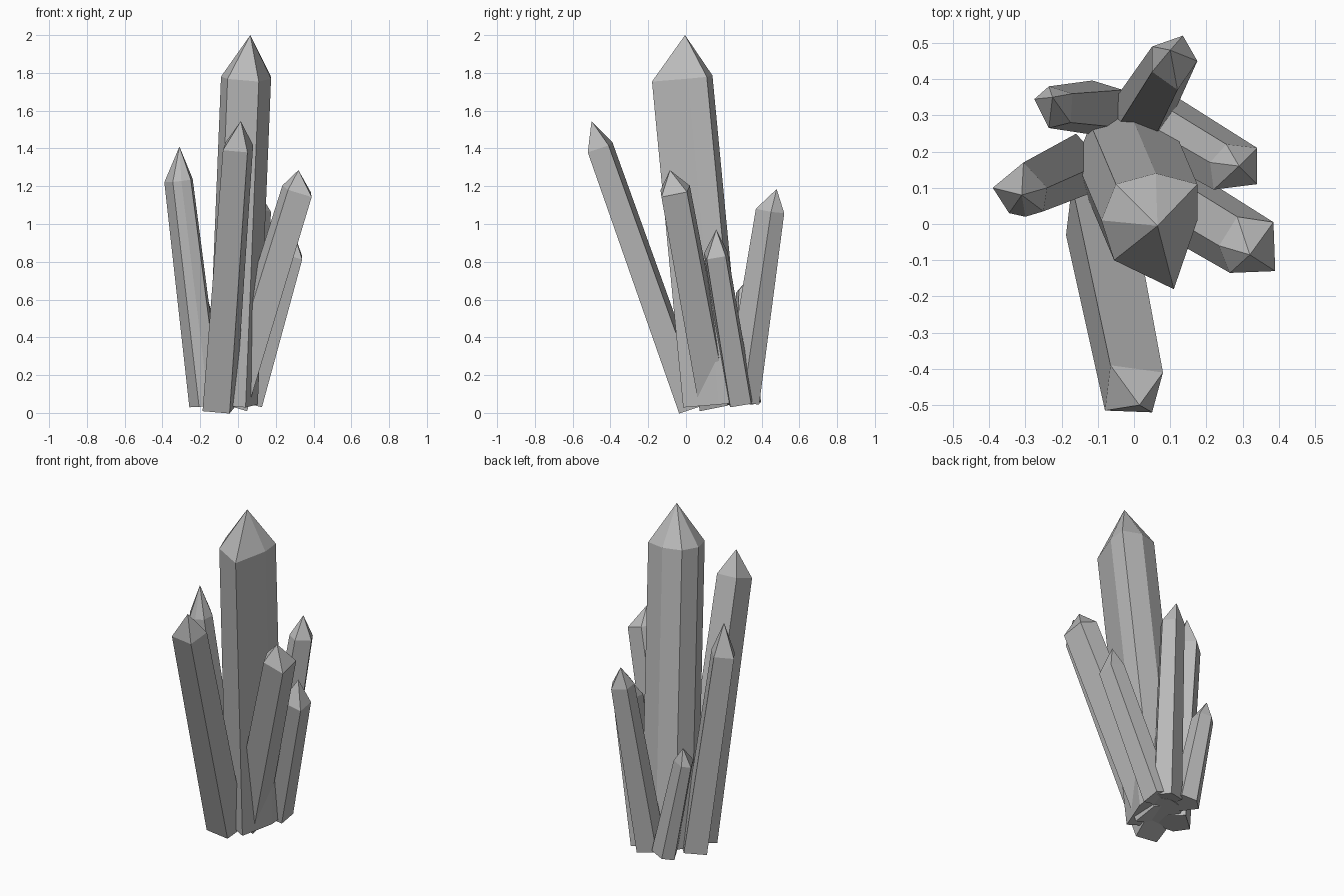
import bpy
import bmesh
from mathutils import Vector

cube = bpy.data.objects.get("Cube")
if cube:
    bpy.data.objects.remove(cube, do_unlink=True)

# Single stone colour
stone = bpy.data.materials.new("grey_crystal")
stone.use_nodes = True
grey = (0.5, 0.5, 0.5, 1.0)
stone.diffuse_color = grey
stone.node_tree.nodes["Principled BSDF"].inputs["Base Color"].default_value = grey
stone.node_tree.nodes["Principled BSDF"].inputs["Roughness"].default_value = 0.8


def crystal(name, outline, shoulder, tip, lean, foot, grow=1.1):
    """Leaning prism with a pointed cap.

    outline: shoulder corners in plan, shoulder: their mean height,
    lean: plan shift from shoulder to foot, foot: mean height of the foot,
    grow: width of the foot compared with the shoulder.
    """
    corners = [Vector((x, y, 0)) for x, y in outline]
    centre = sum(corners, Vector()) / len(corners)
    axis = Vector((-lean[0], -lean[1], shoulder - foot))

    def ring(bm, middle, scale):
        verts = []
        for corner in corners:
            off = (corner - centre) * scale
            # Cut the end square to the leaning axis
            off.z = -(off.x * axis.x + off.y * axis.y) / axis.z
            verts.append(bm.verts.new(middle + off))
        return verts

    bm = bmesh.new()
    top_middle = centre + Vector((0, 0, shoulder))
    top = ring(bm, top_middle, 1.0)
    bottom = ring(bm, top_middle - axis, grow)
    point = bm.verts.new(tip)
    bm.faces.new(bottom)
    for i in range(len(top)):
        j = (i + 1) % len(top)
        bm.faces.new((bottom[i], bottom[j], top[j], top[i]))
        bm.faces.new((top[i], top[j], point))
    bmesh.ops.recalc_face_normals(bm, faces=bm.faces)

    mesh = bpy.data.meshes.new(name)
    bm.to_mesh(mesh)
    bm.free()
    mesh.materials.append(stone)
    obj = bpy.data.objects.new(name, mesh)
    bpy.context.collection.objects.link(obj)
    return obj


# Tall central crystal
crystal("main_crystal",
        [(0.11, -0.18), (0.175, 0.01), (0.175, 0.11), (0.06, 0.14),
         (-0.05, 0.11), (-0.09, 0.01), (-0.055, -0.10)],
        shoulder=1.775, tip=(0.065, -0.005, 2.0),
        lean=(-0.07, 0.165), foot=0.05, grow=1.0)

# Long crystal leaning forward
crystal("front_crystal",
        [(-0.08, -0.515), (0.05, -0.52), (0.08, -0.41), (-0.065, -0.39)],
        shoulder=1.405, tip=(0.015, -0.5, 1.545),
        lean=(-0.1, 0.49), foot=0.025)

# Pair of crystals leaning left
crystal("left_front_crystal",
        [(0.285, 0.02), (0.385, 0.005), (0.39, -0.13),
         (0.265, -0.135), (0.235, -0.06)],
        shoulder=1.18, tip=(0.32, -0.085, 1.285),
        lean=(-0.35, 0.21), foot=0.05)
crystal("left_back_crystal",
        [(0.34, 0.21), (0.34, 0.11), (0.22, 0.095),
         (0.21, 0.17), (0.255, 0.22)],
        shoulder=0.84, tip=(0.29, 0.16, 0.97),
        lean=(-0.22, 0.13), foot=0.06)

# Crystal leaning backward
crystal("back_crystal",
        [(0.175, 0.45), (0.135, 0.52), (0.05, 0.49),
         (0.05, 0.42), (0.12, 0.37)],
        shoulder=1.07, tip=(0.1, 0.48, 1.185),
        lean=(-0.085, -0.15), foot=0.06, grow=1.25)

# Crystals leaning right
crystal("right_crystal",
        [(-0.39, 0.1), (-0.345, 0.03), (-0.3, 0.02), (-0.25, 0.035),
         (-0.24, 0.1), (-0.305, 0.17)],
        shoulder=1.23, tip=(-0.31, 0.08, 1.41),
        lean=(0.145, 0.065), foot=0.04, grow=1.15)
crystal("small_back_right_crystal",
        [(-0.275, 0.345), (-0.235, 0.265), (-0.175, 0.28),
         (-0.17, 0.36), (-0.235, 0.38)],
        shoulder=0.64, tip=(-0.225, 0.35, 0.735),
        lean=(0.125, 0.0), foot=0.06, grow=1.3)
